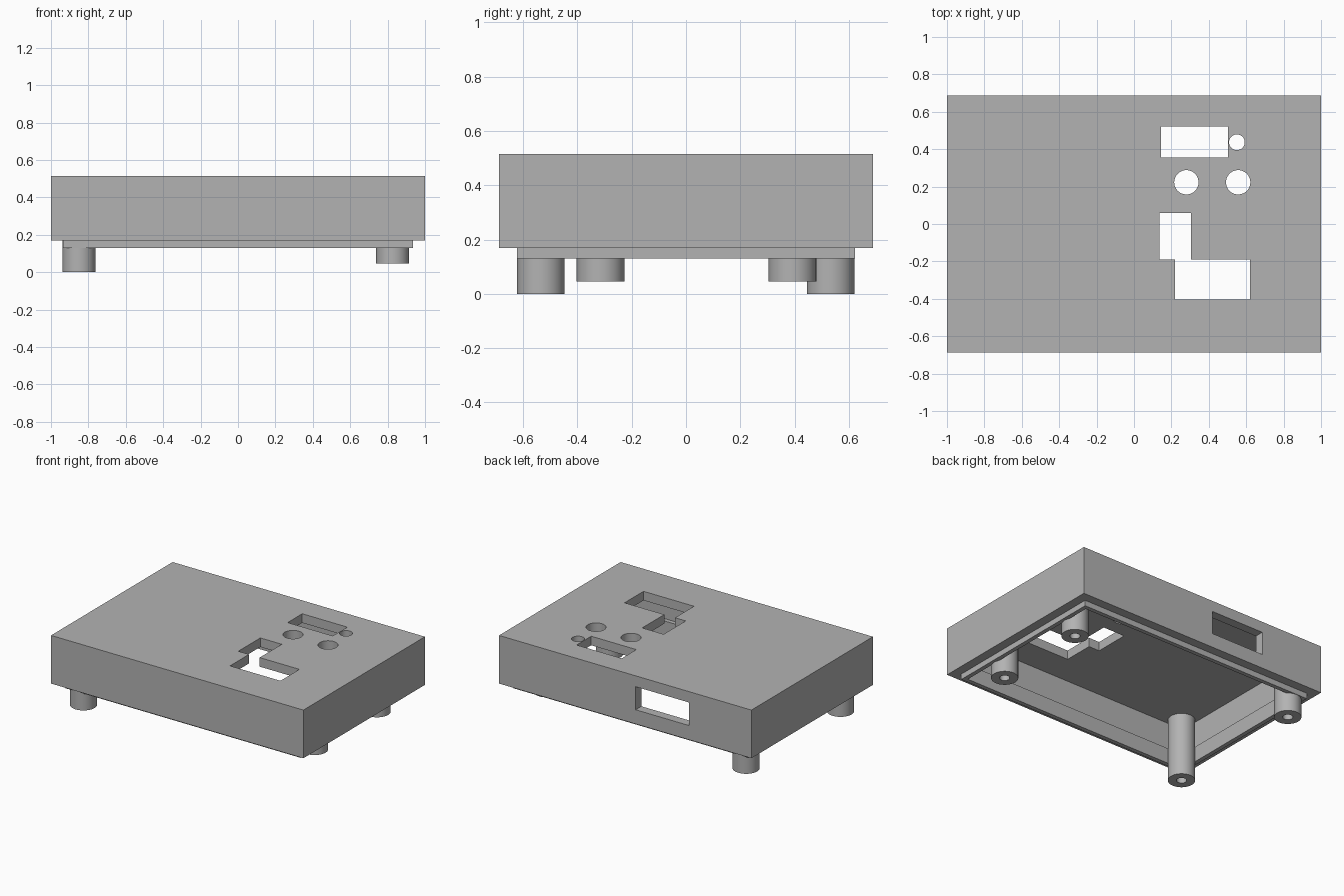
import bpy, bmesh, math
from mathutils import Vector

old = bpy.data.objects.get("Cube")
if old:
    bpy.data.objects.remove(old, do_unlink=True)

grey = bpy.data.materials.new("mid grey")
grey.use_nodes = True
grey.diffuse_color = (0.45, 0.45, 0.45, 1)
grey.node_tree.nodes["Principled BSDF"].inputs["Base Color"].default_value = (0.45, 0.45, 0.45, 1)

HX, HY = 1.0, 0.688            # outer half sizes
BASE, TOP, WALL = 0.17, 0.515, 0.065
CEILING = TOP - WALL


def make_object(name, bm):
    bmesh.ops.recalc_face_normals(bm, faces=bm.faces)
    mesh = bpy.data.meshes.new(name)
    bm.to_mesh(mesh)
    bm.free()
    mesh.materials.append(grey)
    obj = bpy.data.objects.new(name, mesh)
    bpy.context.collection.objects.link(obj)
    return obj


def prism(name, outline, z0, z1):
    bm = bmesh.new()
    face = bm.faces.new([bm.verts.new((x, y, z0)) for x, y in outline])
    top = bmesh.ops.extrude_face_region(bm, geom=[face])["geom"]
    verts = [v for v in top if isinstance(v, bmesh.types.BMVert)]
    bmesh.ops.translate(bm, verts=verts, vec=(0, 0, z1 - z0))
    return make_object(name, bm)


def rect(x0, x1, y0, y1):
    return [(x0, y0), (x1, y0), (x1, y1), (x0, y1)]


def circle(cx, cy, r, n=48):
    return [(cx + r * math.cos(math.tau * i / n), cy + r * math.sin(math.tau * i / n)) for i in range(n)]


def select(obj):
    bpy.ops.object.select_all(action='DESELECT')
    obj.select_set(True)
    bpy.context.view_layer.objects.active = obj


def cut(target, cutter):
    mod = target.modifiers.new("cut", 'BOOLEAN')
    mod.operation, mod.solver, mod.object = 'DIFFERENCE', 'EXACT', cutter
    select(target)
    bpy.ops.object.modifier_apply(modifier=mod.name)
    bpy.data.objects.remove(cutter, do_unlink=True)


def smooth(obj):
    select(obj)
    bpy.ops.object.shade_smooth_by_angle(angle=math.radians(30))


# Open-bottomed cover
ix, iy = HX - WALL, HY - WALL
cover = prism("cover", rect(-HX, HX, -HY, HY), BASE, TOP)
cut(cover, prism("cavity", rect(-ix, ix, -iy, iy), BASE - 0.1, CEILING))

# Openings through the top panel
openings = [
    rect(0.145, 0.503, 0.355, 0.52),
    circle(0.55, 0.437, 0.042),
    circle(0.28, 0.223, 0.065),
    circle(0.557, 0.223, 0.065),
    [(0.135, 0.06), (0.135, -0.19), (0.22, -0.19), (0.22, -0.405),
     (0.62, -0.405), (0.62, -0.19), (0.305, -0.19), (0.305, 0.06)],
]
for outline in openings:
    cut(cover, prism("opening", outline, CEILING - 0.05, TOP + 0.05))

# Port window in the back wall
cut(cover, prism("port", rect(-0.505, -0.083, iy - 0.03, HY + 0.05), 0.272, 0.437))
smooth(cover)

# Locating lip inside the lower edge
LIP = 0.03
lip = prism("locating_lip", rect(-ix, ix, -iy, iy), 0.13, 0.24)
cut(lip, prism("lip_inside", rect(LIP - ix, ix - LIP, LIP - iy, iy - LIP), 0, 0.4))


# Hollow screw posts hanging from the ceiling
def post(name, x, y, z0, r=0.088, hole=0.033, depth=0.3):
    bm = bmesh.new()
    profile = [(0, z0 + depth), (hole, z0 + depth), (hole, z0), (r, z0), (r, CEILING + 0.01)]
    verts = [bm.verts.new((px, 0, pz)) for px, pz in profile]
    edges = [bm.edges.new(pair) for pair in zip(verts, verts[1:])]
    bmesh.ops.spin(bm, geom=verts + edges, cent=(0, 0, 0), axis=(0, 0, 1),
                   angle=math.tau, steps=48, use_merge=True)
    bmesh.ops.remove_doubles(bm, verts=bm.verts, dist=1e-5)
    bmesh.ops.translate(bm, verts=bm.verts, vec=Vector((x, y, 0)))
    smooth(make_object(name, bm))


post("front_right_post", -0.85, -0.535, 0)
post("back_right_post", -0.85, 0.533, 0)
post("front_left_post", 0.827, -0.315, 0.045)
post("back_left_post", 0.827, 0.392, 0.045)
